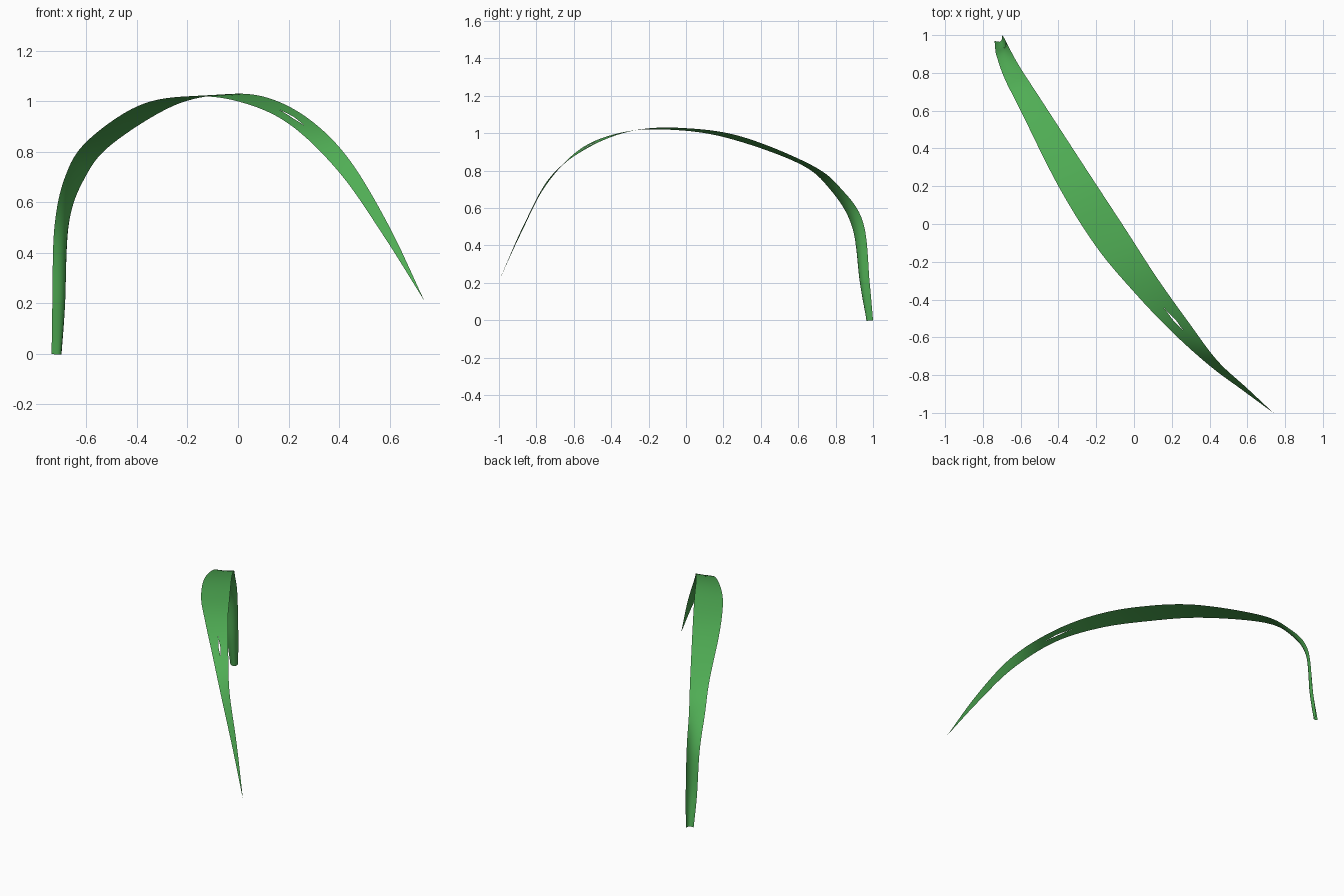
import bpy, bmesh, math
from mathutils import Vector

if "Cube" in bpy.data.objects:
    bpy.data.objects.remove(bpy.data.objects["Cube"])

# Stations along the blade: outer edge xyz, inner edge xyz, channel depth
STATIONS = [
    ((-0.738, 0.970, 0.00), (-0.700, 1.000, 0.00), 0.022),
    ((-0.735, 0.930, 0.20), (-0.685, 0.982, 0.20), 0.022),
    ((-0.727, 0.888, 0.50), (-0.669, 0.948, 0.52), 0.016),
    ((-0.685, 0.770, 0.70), (-0.605, 0.832, 0.70), 0.008),
    ((-0.600, 0.600, 0.84), (-0.500, 0.670, 0.83), 0.003),
    ((-0.400, 0.200, 0.98), (-0.257, 0.296, 0.982), 0.0),
    ((-0.200, -0.120, 1.02), (-0.050, -0.020, 1.028), 0.0),
    ((0.000, -0.360, 1.00), (0.118, -0.280, 1.014), 0.0),
    ((0.200, -0.570, 0.912), (0.285, -0.515, 0.927), 0.0),
    ((0.400, -0.750, 0.72), (0.440, -0.722, 0.770), 0.0),
    ((0.575, -0.880, 0.47), (0.597, -0.868, 0.508), 0.0),
    ((0.738, -1.000, 0.21), (0.738, -1.000, 0.21), 0.0),
]
STEPS, HALF = 8, 3


def spline(points, t):
    """Catmull-Rom through points, t in station units."""
    n = len(points)
    i = min(int(t), n - 2)
    u = t - i
    p1, p2 = points[i], points[i + 1]
    p0 = points[i - 1] if i > 0 else p1 * 2 - p2
    p3 = points[i + 2] if i + 2 < n else p2 * 2 - p1
    return 0.5 * (2 * p1 + (p2 - p0) * u + (2 * p0 - 5 * p1 + 4 * p2 - p3) * u ** 2
                  + (3 * p1 - p0 - 3 * p2 + p3) * u ** 3)


outer = [Vector(s[0]) for s in STATIONS]
inner = [Vector(s[1]) for s in STATIONS]
depth = [s[2] for s in STATIONS]
last = len(STATIONS) - 1


def section(t, side):
    """Half a cross-section, from one edge to the midrib."""
    a, b = spline(outer, t), spline(inner, t)
    e = 0.01
    t0, t1 = max(t - e, 0), min(t + e, last)
    tangent = spline(outer, t1) + spline(inner, t1) - spline(outer, t0) - spline(inner, t0)
    down = tangent.cross(b - a)
    if down.length > 1e-9:
        down.normalize()
    # narrow split beside the midrib
    gap = 0.06 * max(0.0, 1 - abs(t - 7.85) / 0.26)
    row = []
    for k in range(HALF + 1):
        w = k / HALF * (0.5 - gap)
        f = w if side == 0 else 1 - w
        sag = spline(depth, t) * (1 - (2 * f - 1) ** 2)
        row.append(a.lerp(b, f) - down * sag)
    return row


# Grass blade: two half strips welded along the midrib
bm = bmesh.new()
for side in (0, 1):
    rows = [[bm.verts.new(p) for p in section(i / STEPS, side)]
            for i in range(last * STEPS + 1)]
    for r, s in zip(rows, rows[1:]):
        for k in range(HALF):
            quad = (r[k], r[k + 1], s[k + 1], s[k])
            bm.faces.new(quad if side == 0 else quad[::-1])
bmesh.ops.remove_doubles(bm, verts=bm.verts, dist=0.0003)
bmesh.ops.recalc_face_normals(bm, faces=bm.faces)
if sum(f.normal.z * f.calc_area() for f in bm.faces) < 0:
    bmesh.ops.reverse_faces(bm, faces=bm.faces)
mesh = bpy.data.meshes.new("grass_blade")
bm.to_mesh(mesh)
bm.free()
blade = bpy.data.objects.new("grass_blade", mesh)
bpy.context.collection.objects.link(blade)

# Green leaf colour
green = bpy.data.materials.new("leaf_green")
green.diffuse_color = (0.08, 0.42, 0.09, 1)
green.use_nodes = True
green.node_tree.nodes["Principled BSDF"].inputs["Base Color"].default_value = green.diffuse_color
mesh.materials.append(green)

bpy.context.view_layer.objects.active = blade
blade.select_set(True)
bpy.ops.object.shade_smooth_by_angle(angle=math.radians(40))
